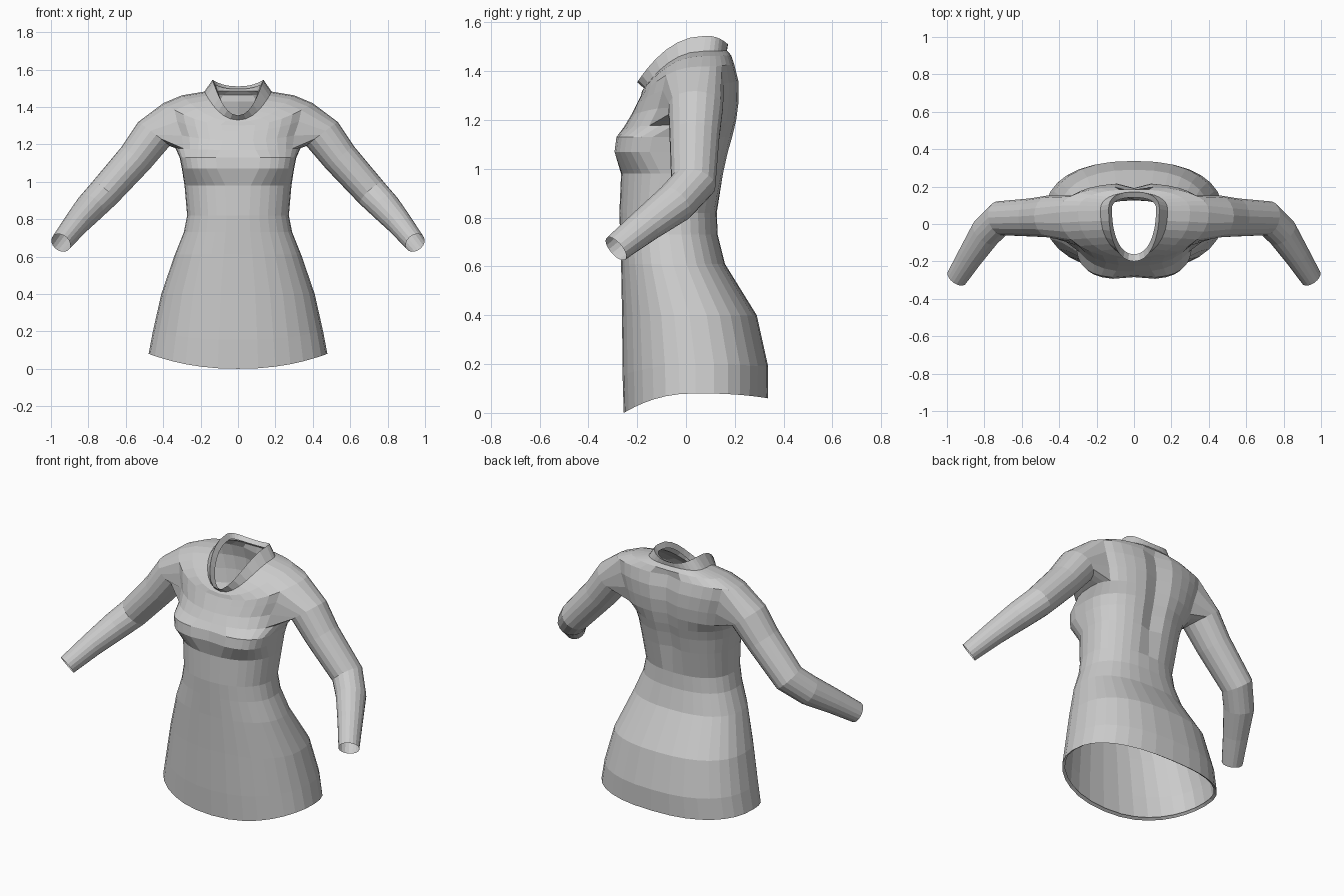
import bpy, bmesh
from math import sin, cos, pi, atan2, exp, copysign
from mathutils import Vector

if "Cube" in bpy.data.objects:
    bpy.data.objects.remove(bpy.data.objects["Cube"])

N = 32  # sides of the torso

# hem to bust: half width, front y, back y, height
BODY = [
    (.478, -.255, .335, .08),
    (.455, -.26, .337, .2),
    (.41, -.262, .29, .4),
    (.338, -.266, .16, .61),
    (.29, -.27, .13, .73),
    (.272, -.273, .126, .82),
    (.286, -.266, .158, .98),
    (.3, -.296, .178, 1.07),
    (.312, -.288, .195, 1.13),
]
# armhole to neck: half width, front y, back y, then side, front and back heights
YOKE = [
    (.335, -.255, .21, 1.18, 1.17, 1.2),
    (.355, -.225, .22, 1.26, 1.22, 1.28),
    (.385, -.2, .218, 1.345, 1.27, 1.36),
    (.4, -.185, .2, 1.42, 1.3, 1.43),
    (.3, -.18, .185, 1.462, 1.32, 1.465),
    (.18, -.172, .168, 1.482, 1.33, 1.485),
    (.136, -.2, .172, 1.545, 1.355, 1.51),
]
# sleeve: centre and radius, shoulder to cuff
SLEEVE = [
    (.45, .04, 1.255, .108),
    (.545, .035, 1.13, .098),
    (.715, .03, .94, .089),
    (.792, -.045, .86, .083),
    (.87, -.165, .77, .069),
    (.947, -.287, .673, .057),
]
ARM_SPAN = 3  # armhole reaches this many steps each way from the side


def torso_ring(hw, yf, yb, zs, zf, zb, yc):
    pts = []
    bust = 2.2 + 1.4 * exp(-((zs - 1.1) / .07) ** 2)
    for k in range(N):
        a = 2 * pi * k / N
        c, s = cos(a), sin(a)
        e = 2 / (bust if s < 0 else 2.4)
        x = hw * copysign(abs(c) ** e, c)
        reach, zend = (yb - yc, zb) if s > 0 else (yc - yf, zf)
        y = yc + reach * copysign(abs(s) ** e, s)
        z = zs + (zend - zs) * s * s
        # spine groove and a slight dip between the breasts
        if s > 0 and .85 < z < 1.46:
            y -= .028 * exp(-(x / .05) ** 2)
        elif s < 0 and 1.03 < z < 1.15:
            y += .012 * exp(-(x / .06) ** 2)
        pts.append((x, y, z))
    return pts


def bridge(bm, a, b, skip=lambda k: False):
    n = len(a)
    for k in range(n):
        if not skip(k):
            bm.faces.new((a[k], a[(k + 1) % n], b[(k + 1) % n], b[k]))


def at_side(k):
    half = (k + .5) % (N // 2)
    return min(half, N // 2 - half) < ARM_SPAN


# collect the rings; the hem dips at the front, and both openings turn inwards
specs = []
for hw, yf, yb, z in BODY:
    dip = .104 * max(0, 1 - z / .35)
    specs.append((hw, yf, yb, z, z - dip, z - dip / 4, (yf + yb) / 2))
for r in YOKE:
    specs.append(r + (.03 + .05 * max(0, (r[3] - 1.2) / .34),))
hw, yf, yb, zs, zf, zb, yc = specs[0]
hem = (hw - .016, yf + .015, yb - .015, zs + .01, zf + .012, zb + .01, yc)
hw, yf, yb, zs, zf, zb, yc = specs[-1]
collar = (hw - .018, yf + .038, yb - .03, zs - .03, zf - .02, zb - .015, yc)
specs = [hem] + specs + [collar]
low = 1 + len(BODY)
high = low + 3

# torso shell, leaving an armhole open on each side
bm = bmesh.new()
rows = [[bm.verts.new(p) for p in torso_ring(*r)] for r in specs]
for i in range(len(rows) - 1):
    bridge(bm, rows[i], rows[i + 1], lambda k: low <= i < high and at_side(k))

# sleeves grow out of the armhole edges
centres = [Vector(s[:3]) for s in SLEEVE]


def frame(j):
    d = (centres[min(j + 1, len(centres) - 1)] - centres[max(j - 1, 0)]).normalized()
    u = Vector((0, 1, 0))
    u = (u - d * u.dot(d)).normalized()
    return u, d.cross(u)


for side, mid in ((1, 0), (-1, N // 2)):
    ks = [(mid + d) % N for d in range(-ARM_SPAN, ARM_SPAN + 1)]
    loop = [rows[i][k] for i in (low, high) for k in ks]
    loop += [rows[i][k] for i in range(low + 1, high) for k in (ks[0], ks[-1])]
    u0, v0 = frame(0)

    def angle(v):
        p = Vector((v.co.x * side, v.co.y, v.co.z)) - Vector((.37, .04, 1.3))
        return atan2(p.dot(v0), p.dot(u0))

    loop.sort(key=angle)
    n = len(loop)
    shift = sum(angle(v) - 2 * pi * k / n for k, v in enumerate(loop)) / n
    for j, (_, _, _, r) in enumerate(SLEEVE):
        u, v = frame(j)
        ring = []
        for k in range(n):
            t = 2 * pi * k / n + shift
            p = centres[j] + (u * 1.05 * cos(t) + v * .98 * sin(t)) * r
            ring.append(bm.verts.new((p.x * side, p.y, p.z)))
        bridge(bm, loop, ring)
        loop = ring

# drop the unused points inside the armholes
bmesh.ops.delete(bm, geom=[v for v in bm.verts if not v.link_faces], context='VERTS')
bmesh.ops.recalc_face_normals(bm, faces=bm.faces)
mesh = bpy.data.meshes.new("tunic")
bm.to_mesh(mesh)
bm.free()
bpy.context.collection.objects.link(bpy.data.objects.new("tunic", mesh))
